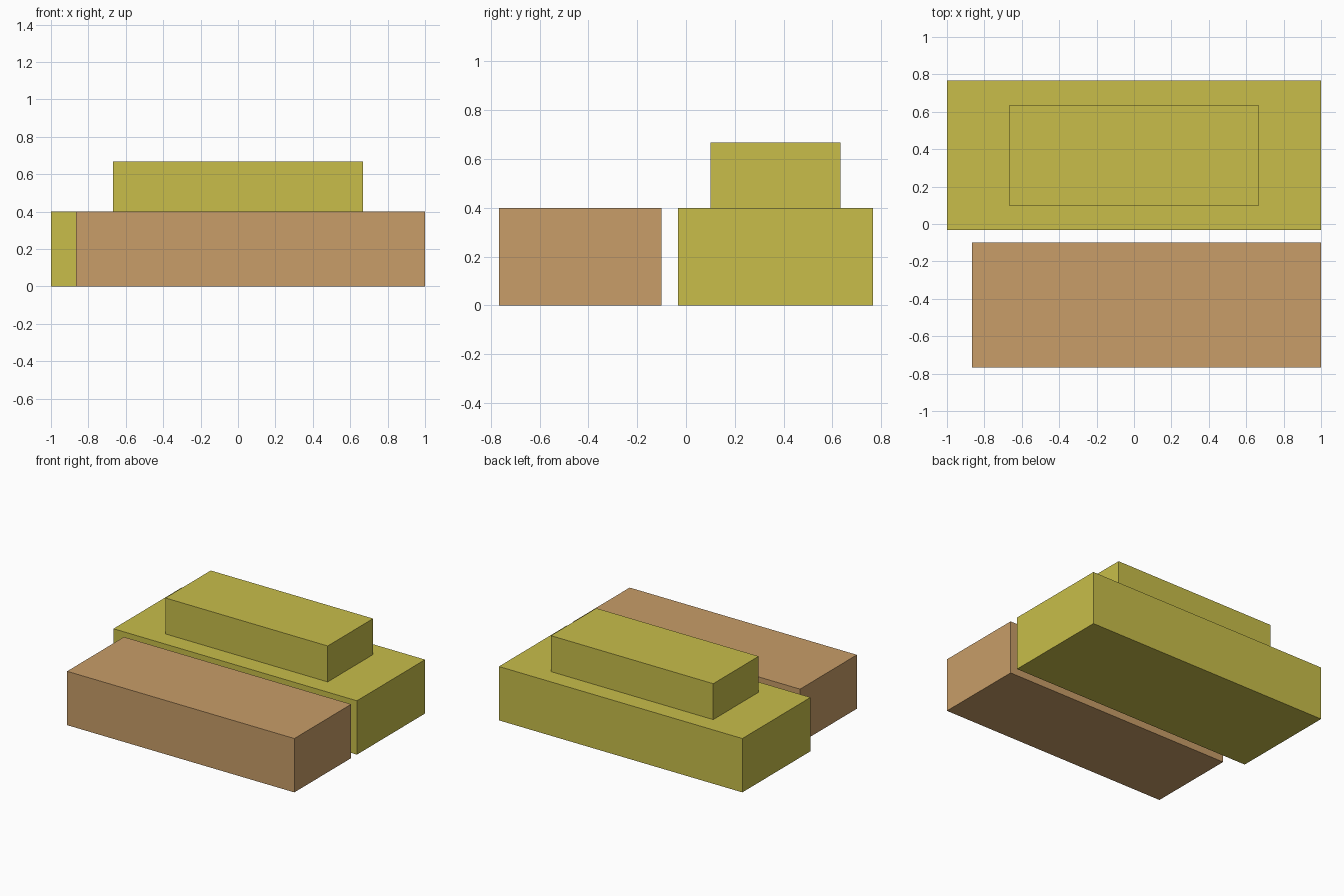
import bpy

if "Cube" in bpy.data.objects:
    bpy.data.objects.remove(bpy.data.objects["Cube"])


def make_material(name, rgb):
    mat = bpy.data.materials.new(name)
    mat.diffuse_color = (*rgb, 1.0)
    mat.use_nodes = True
    mat.node_tree.nodes["Principled BSDF"].inputs["Base Color"].default_value = mat.diffuse_color
    return mat


def box(name, x, y, z, mat):
    """Add a box spanning the given (min, max) ranges."""
    spans = (x, y, z)
    bpy.ops.mesh.primitive_cube_add(size=1, location=[(a + b) / 2 for a, b in spans])
    obj = bpy.context.object
    obj.name = name
    obj.scale = [b - a for a, b in spans]
    bpy.ops.object.transform_apply(location=False, rotation=False, scale=True)
    obj.data.materials.append(mat)
    return obj


yellow = make_material("olive_yellow", (0.578, 0.515, 0.068))
tan = make_material("tan", (0.578, 0.337, 0.138))

# Stepped rear building: wide base with a smaller block on its roof
box("rear_base", (-1, 1), (-0.033, 0.767), (0, 0.4), yellow)
box("rear_upper_block", (-0.667, 0.667), (0.1, 0.633), (0.4, 0.667), yellow)

# Separate front block, flush with the base on the right
box("front_block", (-0.867, 1), (-0.767, -0.1), (0, 0.4), tan)
